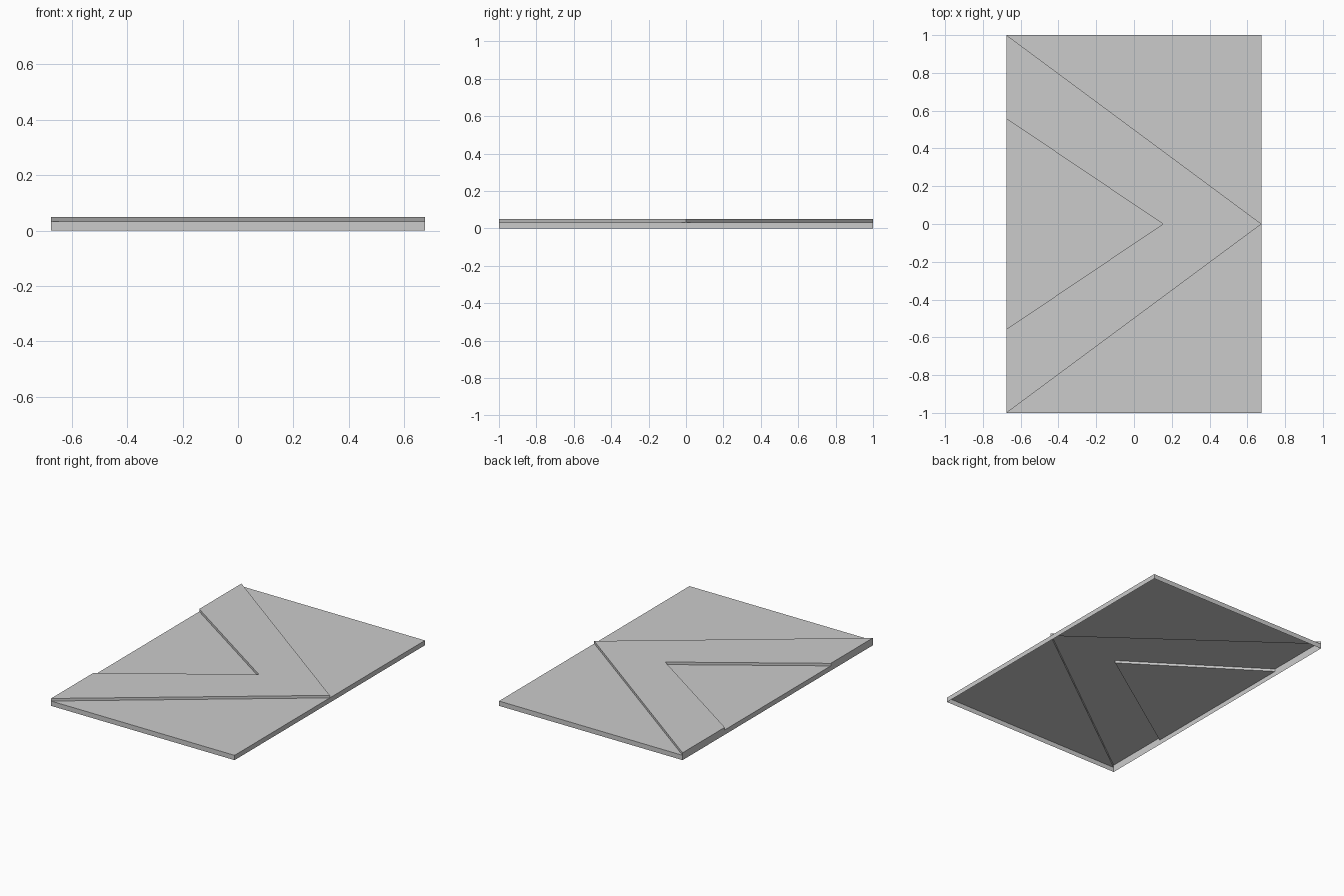
import bpy, bmesh

if "Cube" in bpy.data.objects:
    bpy.data.objects.remove(bpy.data.objects["Cube"])

X, Y = 0.675, 1.0            # half width, half length
LOW, HIGH = 0.032, 0.049     # panel height, raised arrow height
NOTCH_X, NOTCH_Y = 0.153, 0.557


def cap(bm, outline, z):
    """Flat face over a counter-clockwise outline."""
    bm.faces.new([bm.verts.new((x, y, z)) for x, y in outline])


def walls(bm, outline, z0, z1):
    """Vertical walls facing out of a counter-clockwise outline."""
    for a, b in zip(outline, outline[1:] + outline[:1]):
        bm.faces.new([bm.verts.new(c) for c in
                      ((*a, z0), (*b, z0), (*b, z1), (*a, z1))])


def finish(bm, name):
    bmesh.ops.remove_doubles(bm, verts=bm.verts, dist=1e-5)
    mesh = bpy.data.meshes.new(name)
    bm.to_mesh(mesh)
    bm.free()
    bpy.context.collection.objects.link(bpy.data.objects.new(name, mesh))


# Low panel: hollow below, skirt all round, three flat triangles on top
bm = bmesh.new()
walls(bm, [(-X, -Y), (X, -Y), (X, 0), (X, Y), (-X, Y),
           (-X, NOTCH_Y), (-X, -NOTCH_Y)], 0, LOW)
cap(bm, [(-X, -Y), (X, -Y), (X, 0)], LOW)
cap(bm, [(X, 0), (X, Y), (-X, Y)], LOW)
cap(bm, [(-X, -NOTCH_Y), (NOTCH_X, 0), (-X, NOTCH_Y)], LOW)
finish(bm, "low_panel")

# Raised chevron: open below, so it reads as a groove from underneath
chevron = [(-X, -Y), (X, 0), (-X, Y), (-X, NOTCH_Y), (NOTCH_X, 0), (-X, -NOTCH_Y)]
bm = bmesh.new()
walls(bm, chevron, LOW, HIGH)
cap(bm, chevron, HIGH)
finish(bm, "raised_chevron")
